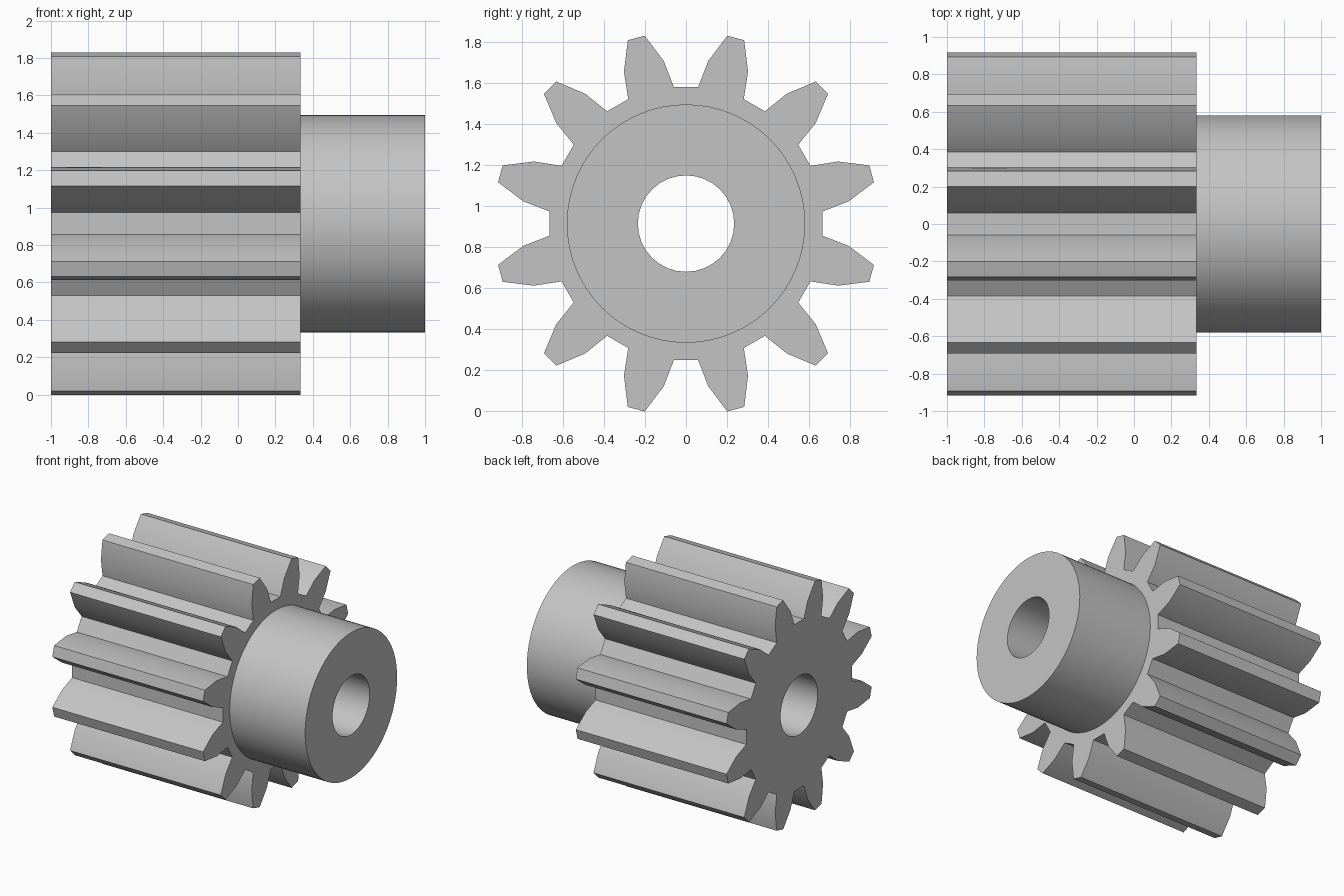
import bpy, bmesh, math

cube = bpy.data.objects.get("Cube")
if cube:
    bpy.data.objects.remove(cube, do_unlink=True)

AXIS_Z = 0.914
TEETH = 12
BORE_RADIUS = 0.235

# Single grey metal
steel = bpy.data.materials.new("grey_steel")
steel.use_nodes = True
GREY = (0.55, 0.55, 0.55, 1)
steel.diffuse_color = GREY
steel.node_tree.nodes["Principled BSDF"].inputs["Base Color"].default_value = GREY


def polar(radius, degrees):
    """Point around the shaft axis, angle measured from straight up."""
    a = math.radians(degrees)
    return radius * math.sin(a), radius * math.cos(a)


def circle(radius, count):
    return [polar(radius, 360 * i / count) for i in range(count)]


def gear_outline():
    half = [(0.669, 9.9), (0.801, 7.2), (0.938, 2.6)]  # root, flank, tip
    tooth = [(r, -a) for r, a in half] + half[::-1]
    step = 360 / TEETH
    return [polar(r, a + step * (i + 0.5)) for i in range(TEETH) for r, a in tooth]


def bored_prism(name, outline, x0, x1, open_start=False):
    """Extrude an outline along x with the shaft bore left through it."""
    bm = bmesh.new()
    edges = []
    for loop in (outline, circle(BORE_RADIUS, 32)):
        verts = [bm.verts.new((x0, y, z)) for y, z in loop]
        edges += [bm.edges.new((verts[i - 1], v)) for i, v in enumerate(verts)]
    bmesh.ops.triangle_fill(bm, edges=edges, use_beauty=True, normal=(1, 0, 0))
    out = bmesh.ops.extrude_face_region(bm, geom=bm.faces[:])["geom"]
    moved = [v for v in out if isinstance(v, bmesh.types.BMVert)]
    bmesh.ops.translate(bm, verts=moved, vec=(x1 - x0, 0, 0))
    bmesh.ops.recalc_face_normals(bm, faces=bm.faces[:])
    if open_start:
        hidden = [f for f in bm.faces if all(abs(v.co.x - x0) < 1e-4 for v in f.verts)]
        bmesh.ops.delete(bm, geom=hidden, context="FACES")
    mesh = bpy.data.meshes.new(name)
    bm.to_mesh(mesh)
    bm.free()
    mesh.materials.append(steel)
    obj = bpy.data.objects.new(name, mesh)
    obj.location.z = AXIS_Z
    bpy.context.collection.objects.link(obj)
    bpy.ops.object.select_all(action="DESELECT")
    obj.select_set(True)
    bpy.context.view_layer.objects.active = obj
    bpy.ops.object.shade_smooth_by_angle(angle=math.radians(25))
    return obj


# Toothed body and the plain hub on its right-hand end
bored_prism("toothed_body", gear_outline(), -1, 0.333)
bored_prism("hub", circle(0.581, 64), 0.333, 1, open_start=True)
